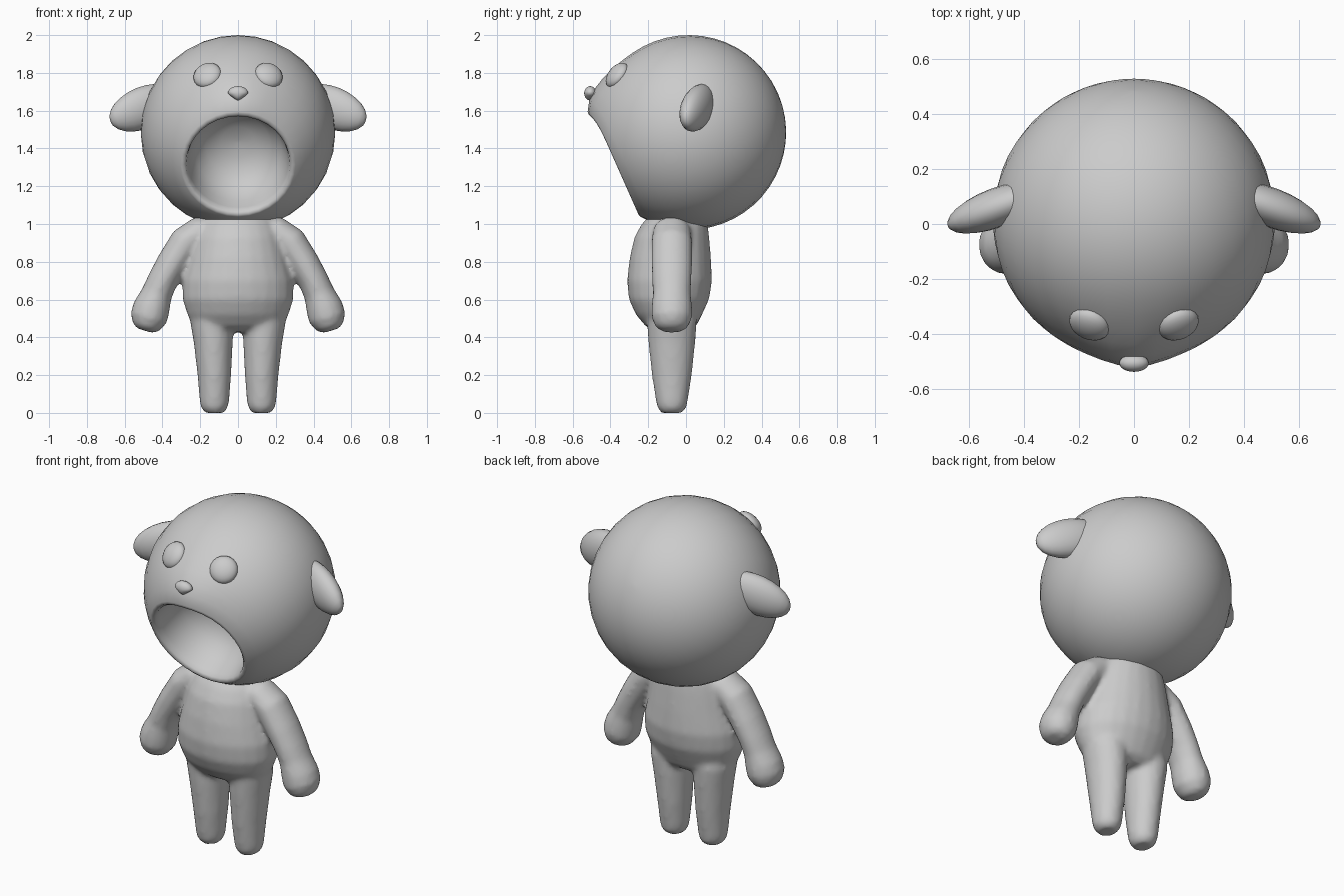
import bpy
import bmesh
import math
from mathutils import Vector, Matrix

cube = bpy.data.objects.get("Cube")
if cube:
    bpy.data.objects.remove(cube, do_unlink=True)

GREY = (0.6, 0.6, 0.6, 1.0)
grey = bpy.data.materials.new("matte grey")
grey.use_nodes = True
grey.diffuse_color = GREY
shader = grey.node_tree.nodes["Principled BSDF"]
shader.inputs["Base Color"].default_value = GREY
shader.inputs["Roughness"].default_value = 0.8


def finish(name, bm):
    """Turn a bmesh into a smooth shaded grey object."""
    bmesh.ops.recalc_face_normals(bm, faces=bm.faces)
    for face in bm.faces:
        face.smooth = True
    mesh = bpy.data.meshes.new(name)
    bm.to_mesh(mesh)
    bm.free()
    mesh.materials.append(grey)
    obj = bpy.data.objects.new(name, mesh)
    bpy.context.collection.objects.link(obj)
    return obj


def skin(bm, rings, sides=24):
    """Join elliptical rings (centre, u, v) into a closed tube."""
    loops = []
    for centre, u, v in rings:
        angles = [2 * math.pi * i / sides for i in range(sides)]
        loops.append([bm.verts.new(centre + u * math.cos(a) + v * math.sin(a)) for a in angles])
    for a, b in zip(loops, loops[1:]):
        for i in range(sides):
            j = (i + 1) % sides
            bm.faces.new((a[i], a[j], b[j], b[i]))
    bm.faces.new(loops[0])
    bm.faces.new(loops[-1])


def limb(bm, sections, side=1):
    """Loft sections (x, y, z, width, depth), square to their path."""
    points = [Vector((side * s[0], s[1], s[2])) for s in sections]
    rings = []
    for i, (p, s) in enumerate(zip(points, sections)):
        path = points[min(i + 1, len(points) - 1)] - points[max(i - 1, 0)]
        path.y = 0
        u = path.normalized().cross(Vector((0, 1, 0)))
        rings.append((p, u * s[3], Vector((0, s[4], 0))))
    skin(bm, rings)


def ellipsoid(name, centre, size, normal, shape=None):
    """Smooth ellipsoid whose local z follows the normal."""
    bm = bmesh.new()
    bmesh.ops.create_uvsphere(bm, u_segments=20, v_segments=12, radius=1)
    if shape:
        for v in bm.verts:
            shape(v.co)
    turn = Vector(normal).to_track_quat('Z', 'Y').to_matrix().to_4x4()
    bm.transform(Matrix.Translation(centre) @ turn @ Matrix.Diagonal((*size, 1)))
    return finish(name, bm)


# Head: a ball cut by a tilted plane, with a hollow mouth
centre = Vector((0, 0.015, 1.485))
axis = Vector((0, -0.914, -0.406)).normalized()
across = Vector((1, 0, 0))
up = axis.cross(across)
R = 0.515
RIM = math.asin(0.305 / R)
STEPS = 20
profile = []
for i in range(STEPS + 1):
    a = math.pi - 0.02 + (RIM - math.pi + 0.02) * i / STEPS
    profile.append((R * math.sin(a), R * math.cos(a)))
profile += [(0.29, 0.42), (0.275, 0.408), (0.268, 0.375), (0.258, 0.31),
            (0.23, 0.23), (0.17, 0.165), (0.09, 0.13), (0.01, 0.12)]
bm = bmesh.new()
skin(bm, [(centre + axis * h, across * r, up * r) for r, h in profile], 32)
# Slight muzzle bulge above the mouth
muzzle = Vector((0, -0.48, 1.68))
for v in bm.verts:
    v.co.y -= 0.042 * math.exp(-((v.co - muzzle).length / 0.17) ** 2)
finish("head", bm)


# Nose: small, tapering downwards
def nose_taper(co):
    if co.y < 0:
        co.x *= 1 + 0.65 * co.y


ellipsoid("nose", (0, -0.507, 1.692), (0.054, 0.038, 0.032), (0, -1, 0), nose_taper)

# Eyes and ears
for side, word in ((1, "left"), (-1, "right")):
    eye = Vector((side * 0.162, -0.365, 1.787))
    ellipsoid(word + "_eye", eye, (0.077, 0.077, 0.042), eye - centre)
    ear_axis = (side * 0.85, -0.32, -0.34)
    ellipsoid(word + "_ear", (side * 0.5, 0.06, 1.615), (0.072, 0.112, 0.2), ear_axis)

# Body: torso, arms and legs fused into one soft skin
Y = -0.075
bm = bmesh.new()
limb(bm, [(0, -0.05, 1.06, 0.17, 0.13), (0, -0.06, 1.0, 0.21, 0.175),
          (0, -0.075, 0.93, 0.235, 0.198), (0, -0.083, 0.82, 0.262, 0.215),
          (0, -0.087, 0.7, 0.293, 0.225), (0, -0.09, 0.6, 0.294, 0.212),
          (0, -0.09, 0.52, 0.268, 0.175), (0, -0.08, 0.46, 0.24, 0.135),
          (0, -0.075, 0.43, 0.2, 0.09)])
for side in (1, -1):
    limb(bm, [(0.1, Y, 0.98, 0.06, 0.08), (0.2, Y, 0.96, 0.082, 0.1),
              (0.275, Y, 0.905, 0.088, 0.108), (0.35, Y, 0.79, 0.083, 0.108),
              (0.4, Y, 0.7, 0.08, 0.104), (0.43, Y, 0.63, 0.082, 0.1),
              (0.457, Y, 0.56, 0.098, 0.108), (0.472, Y, 0.505, 0.1, 0.108),
              (0.486, Y, 0.455, 0.075, 0.085), (0.492, Y, 0.435, 0.045, 0.05)], side)
    limb(bm, [(0.13, Y, 0.58, 0.11, 0.12), (0.138, Y, 0.48, 0.115, 0.132),
              (0.131, Y, 0.38, 0.104, 0.125), (0.125, Y, 0.2, 0.089, 0.106),
              (0.125, Y, 0.06, 0.078, 0.084), (0.125, Y, 0.025, 0.07, 0.076),
              (0.125, Y, 0.0, 0.05, 0.055)], side)
body = finish("body", bm)
remesh = body.modifiers.new("fuse", 'REMESH')
remesh.mode = 'VOXEL'
remesh.voxel_size = 0.016
remesh.use_smooth_shade = True
soften = body.modifiers.new("soften", 'SMOOTH')
soften.factor = 0.5
soften.iterations = 5
